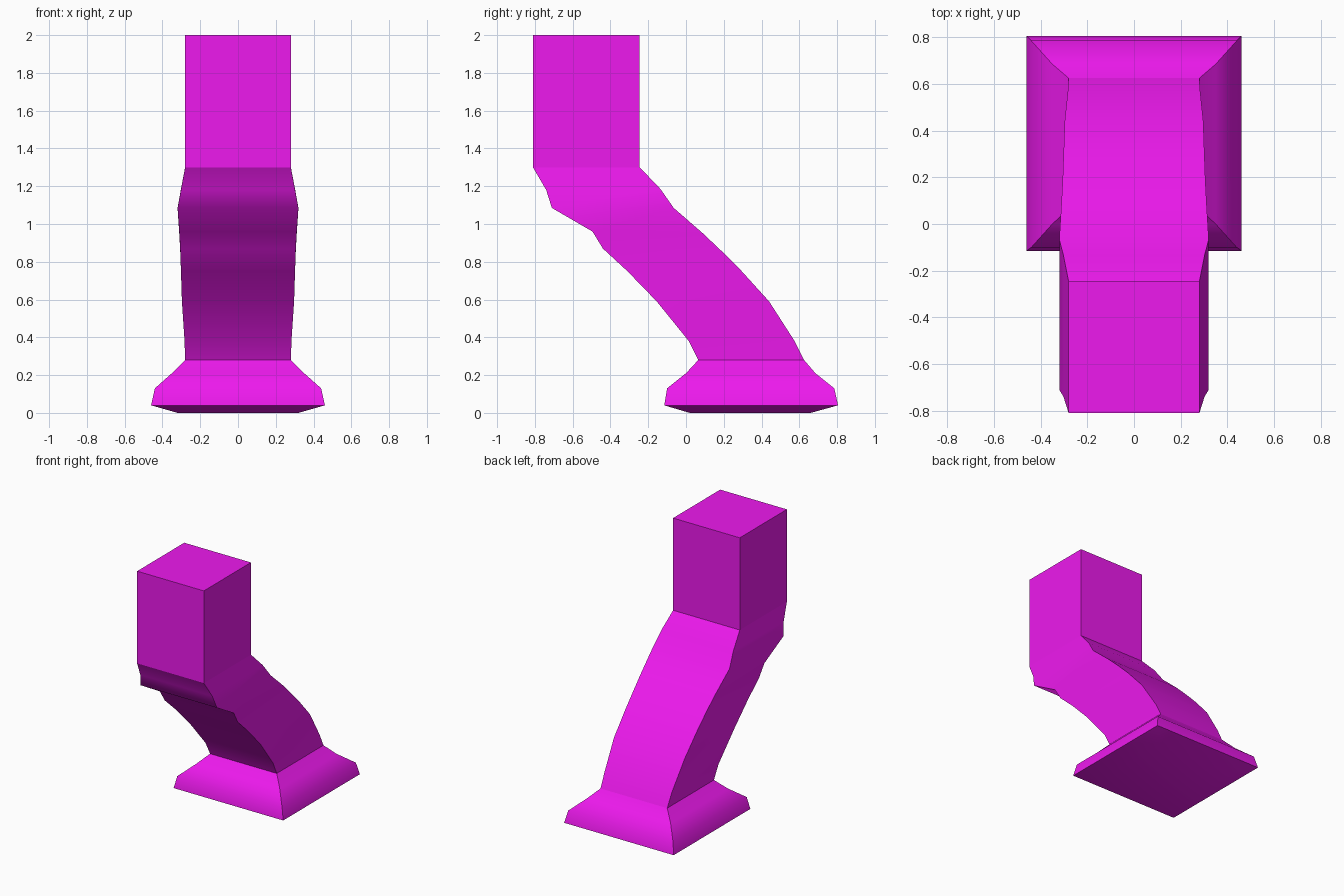
import bpy, bmesh, math

if "Cube" in bpy.data.objects:
    bpy.data.objects.remove(bpy.data.objects["Cube"])

mat = bpy.data.materials.new("magenta")
mat.diffuse_color = (0.85, 0.01, 0.85, 1)
mat.use_nodes = True
mat.node_tree.nodes["Principled BSDF"].inputs["Base Color"].default_value = mat.diffuse_color


def loft(name, rings, cap_start=False, cap_end=False):
    """Skin rectangular rings: (half width, front y, front z, back y, back z)."""
    bm = bmesh.new()
    loops = [[bm.verts.new(p) for p in
              ((-w, fy, fz), (w, fy, fz), (w, by, bz), (-w, by, bz))]
             for w, fy, fz, by, bz in rings]
    for a, b in zip(loops, loops[1:]):
        for i in range(4):
            j = (i + 1) % 4
            bm.faces.new((a[i], a[j], b[j], b[i]))
    if cap_start:
        bm.faces.new(loops[0][::-1])
    if cap_end:
        bm.faces.new(loops[-1])
    mesh = bpy.data.meshes.new(name)
    bm.to_mesh(mesh)
    bm.free()
    mesh.materials.append(mat)
    obj = bpy.data.objects.new(name, mesh)
    bpy.context.collection.objects.link(obj)
    bpy.ops.object.select_all(action='DESELECT')
    obj.select_set(True)
    bpy.context.view_layer.objects.active = obj
    bpy.ops.object.shade_smooth_by_angle(angle=math.radians(45))


# Flared foot, closed underneath
loft("foot", [
    (0.32, 0.02, 0.00, 0.66, 0.00),
    (0.46, -0.115, 0.04, 0.805, 0.04),
    (0.44, -0.10, 0.13, 0.785, 0.13),
    (0.35, 0.00, 0.21, 0.685, 0.21),
    (0.28, 0.065, 0.28, 0.625, 0.28),
], cap_start=True)

# Curved leg sweeping forward
loft("curved_leg", [
    (0.28, 0.065, 0.28, 0.625, 0.28),
    (0.283, 0.015, 0.38, 0.575, 0.38),
    (0.297, -0.155, 0.59, 0.44, 0.59),
    (0.302, -0.31, 0.75, 0.295, 0.75),
    (0.306, -0.44, 0.87, 0.185, 0.86),
    (0.311, -0.495, 0.96, 0.09, 0.95),
    (0.32, -0.71, 1.085, -0.065, 1.085),
    (0.302, -0.74, 1.18, -0.135, 1.185),
    (0.28, -0.81, 1.30, -0.245, 1.30),
])

# Straight square post, closed on top
loft("post", [
    (0.28, -0.81, 1.30, -0.245, 1.30),
    (0.28, -0.81, 2.00, -0.245, 2.00),
], cap_end=True)
